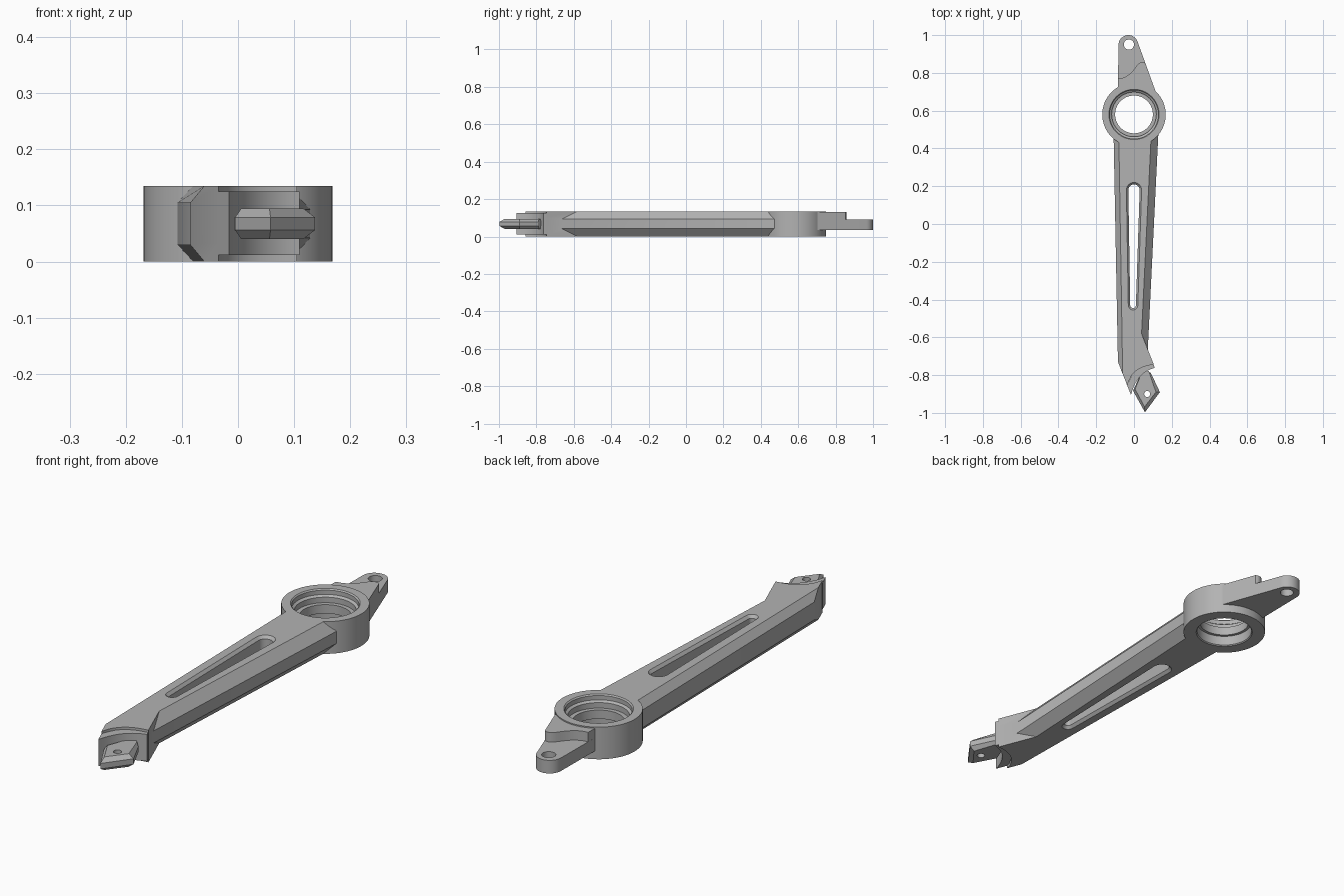
import bpy, bmesh
from math import sin, cos, pi, radians

cube = bpy.data.objects.get("Cube")
if cube:
    bpy.data.objects.remove(cube, do_unlink=True)

metal = bpy.data.materials.new("plain_grey_metal")
metal.use_nodes = True
GREY = (0.45, 0.45, 0.45, 1)
metal.diffuse_color = GREY
metal.node_tree.nodes["Principled BSDF"].inputs["Base Color"].default_value = GREY


def finish(name, bm):
    bmesh.ops.remove_doubles(bm, verts=bm.verts, dist=1e-5)
    bmesh.ops.recalc_face_normals(bm, faces=bm.faces)
    mesh = bpy.data.meshes.new(name)
    bm.to_mesh(mesh)
    bm.free()
    mesh.materials.append(metal)
    ob = bpy.data.objects.new(name, mesh)
    bpy.context.collection.objects.link(ob)
    return ob


def bridge(bm, rings, closed=False):
    n = len(rings[0])
    pairs = list(zip(rings, rings[1:]))
    if closed:
        pairs.append((rings[-1], rings[0]))
    for a, b in pairs:
        for i in range(n):
            j = (i + 1) % n
            bm.faces.new((a[i], a[j], b[j], b[i]))


def loft(name, loops):
    """Solid through stacked loops of equal length, capped at both ends."""
    bm = bmesh.new()
    rings = [[bm.verts.new(p) for p in loop] for loop in loops]
    bridge(bm, rings)
    bm.faces.new(rings[0])
    bm.faces.new(rings[-1])
    return finish(name, bm)


def prism(name, outline, z0, z1):
    return loft(name, [[(x, y, z) for x, y in outline] for z in (z0, z1)])


def chamfered(name, corners, z0, z1):
    """Plate whose corners are (outer xy, inner xy, chamfer height)."""
    return loft(name, [
        [(*i, z0) for o, i, c in corners],
        [(*o, z0 + c) for o, i, c in corners],
        [(*o, z1 - c) for o, i, c in corners],
        [(*i, z1) for o, i, c in corners]])


def arc(cx, cy, r, a0, a1, n):
    return [(cx + r * cos(radians(a0 + (a1 - a0) * k / n)),
             cy + r * sin(radians(a0 + (a1 - a0) * k / n))) for k in range(n + 1)]


def curve(a, b, c, n=10):
    """Quadratic curve from a to c, pulled towards b."""
    ts = [k / n for k in range(n + 1)]
    return [tuple((1-t)**2 * a[k] + 2*t*(1-t) * b[k] + t*t * c[k] for k in (0, 1)) for t in ts]


def cut(ob, cutter):
    mod = ob.modifiers.new("cut", "BOOLEAN")
    mod.operation, mod.solver, mod.object = "DIFFERENCE", "EXACT", cutter
    bpy.context.view_layer.objects.active = ob
    bpy.ops.object.modifier_apply(modifier=mod.name)
    bpy.data.objects.remove(cutter, do_unlink=True)


def drill(ob, x, y, r):
    cut(ob, prism("drill", arc(x, y, r, 0, 348.75, 31), -0.1, 0.3))


H = 0.135       # overall thickness
HUB_Y = 0.58

# Hub ring: turned profile with stepped, chamfered bore
profile = [(0.168, 0), (0.168, H), (0.133, H), (0.128, 0.13), (0.128, 0.112),
           (0.118, 0.105), (0.118, 0.082), (0.1, 0.082), (0.1, 0.045),
           (0.112, 0.045), (0.112, 0.004), (0.116, 0)]
bm = bmesh.new()
N = 64
rings = [[bm.verts.new((r * cos(2*pi*k/N), HUB_Y + r * sin(2*pi*k/N), z)) for k in range(N)]
         for r, z in profile]
bridge(bm, rings, closed=True)
hub = finish("hub_ring", bm)

# Arm: tapered beam with chamfered long edges and a curved front end
end = curve((-0.035, -0.857), (-0.015, -0.755), (0.105, -0.745))
corners = [((-0.108, 0.47), (-0.08, 0.45), 0.03),
           ((-0.085, -0.73), (-0.06, -0.793), 0.03)]
corners += [(p, p, 0.035) for p in end]
corners += [((0.073, -0.665), (0.04, -0.58), 0.042),
            ((0.13, 0.5), (0.09, 0.45), 0.042),
            ((0, 0.425), (0, 0.425), 0.035)]
arm = chamfered("arm", corners, 0, H)


# Tapered lightening slot with flared rims
def slot(grow, z):
    pts = arc(0, 0.18, 0.03 + grow, 0, 180, 12) + arc(-0.005, -0.43, 0.015 + grow, 180, 360, 12)
    return [(x, y, z) for x, y in pts]


cut(arm, loft("slot_cutter", [slot(0.012, -0.002), slot(0, 0.012),
                              slot(0, H - 0.012), slot(0.012, H + 0.002)]))

# Recessed step that carries the tab
step_end = curve((-0.016, -0.905), (0.015, -0.785), (0.11, -0.762))
step = prism("end_step", [(-0.037, -0.852)] + step_end + [(0.1, -0.735), (0.03, -0.72)],
             0.012, 0.125)

# Pointed front tab
tab = chamfered("front_tab", [
    ((-0.005, -0.883), (0.006, -0.875), 0.016),
    ((0.058, -0.997), (0.056, -0.968), 0.016),
    ((0.137, -0.89), (0.116, -0.89), 0.016),
    ((0.09, -0.79), (0.08, -0.785), 0.016),
    ((0.05, -0.76), (0.05, -0.76), 0.016)], 0.04, 0.095)
drill(tab, 0.07, -0.9, 0.016)

# Rear lug with rounded tip and a raised shoulder against the hub
root = [(-0.085, 0.715), (0, 0.725), (0.11, 0.69), (0.115, 0.7)]
lug = prism("rear_lug", root + arc(-0.03, 0.948, 0.052, 18, 180, 20), 0.035, 0.09)
drill(lug, -0.027, 0.95, 0.027)
wave = curve((0.06, 0.852), (0.035, 0.87), (0.005, 0.825), 6)
wave += curve((0.005, 0.825), (-0.035, 0.77), (-0.084, 0.77), 6)[1:]
shoulder = prism("lug_shoulder", root + wave, 0.035, 0.13)

# Smooth the curved walls and keep the edges crisp
bpy.ops.object.select_all(action="DESELECT")
for ob in (hub, arm, step, tab, lug, shoulder):
    ob.select_set(True)
bpy.context.view_layer.objects.active = hub
bpy.ops.object.shade_smooth_by_angle(angle=radians(25))
